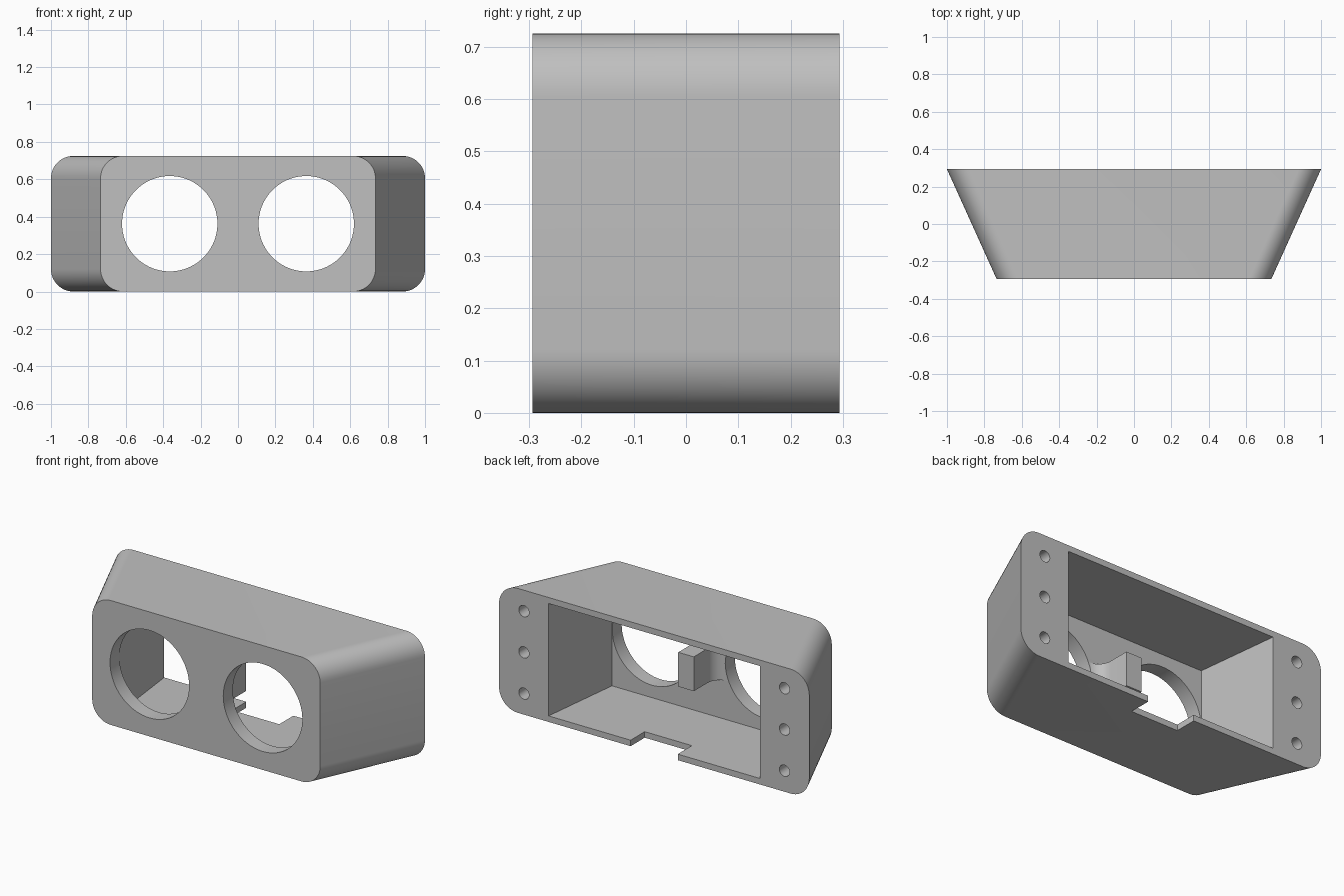
import bpy
import bmesh
from math import sin, cos, pi

cube = bpy.data.objects.get("Cube")
if cube:
    bpy.data.objects.remove(cube, do_unlink=True)

HEIGHT = 0.725
MID = HEIGHT / 2
FRONT, BACK = -0.293, 0.293
WALL = 0.035

grey = bpy.data.materials.new("light_grey")
grey.use_nodes = True
colour = (0.53, 0.53, 0.53, 1)
grey.diffuse_color = colour
grey.node_tree.nodes["Principled BSDF"].inputs["Base Color"].default_value = colour


def loft(name, start, end):
    """Closed solid between two matching rings of points."""
    bm = bmesh.new()
    a = [bm.verts.new(p) for p in start]
    b = [bm.verts.new(p) for p in end]
    bm.faces.new(a)
    bm.faces.new(b)
    for i in range(len(a)):
        j = (i + 1) % len(a)
        bm.faces.new((a[i], a[j], b[j], b[i]))
    bmesh.ops.recalc_face_normals(bm, faces=bm.faces)
    mesh = bpy.data.meshes.new(name)
    bm.to_mesh(mesh)
    bm.free()
    mesh.materials.append(grey)
    obj = bpy.data.objects.new(name, mesh)
    bpy.context.collection.objects.link(obj)
    return obj


def rounded_ring(half, y, radius, steps=12):
    """Rounded rectangle of full height, facing along y."""
    pts = []
    for k, (sx, sz) in enumerate([(1, 1), (-1, 1), (-1, -1), (1, -1)]):
        for i in range(steps + 1):
            t = (k + i / steps) * pi / 2
            pts.append((sx * (half - radius) + radius * cos(t), y,
                        MID + sz * (MID - radius) + radius * sin(t)))
    return pts


def rect_ring(half, y, z0, z1):
    return [(half, y, z0), (half, y, z1), (-half, y, z1), (-half, y, z0)]


def circle_ring(x, y, z, radius, sides):
    return [(x + radius * cos(2 * pi * i / sides), y,
             z + radius * sin(2 * pi * i / sides)) for i in range(sides)]


def combine(target, tool, operation):
    """Apply a boolean and discard the tool."""
    mod = target.modifiers.new("boolean", "BOOLEAN")
    mod.object = tool
    mod.operation = operation
    mod.solver = "EXACT"
    bpy.ops.object.select_all(action="DESELECT")
    bpy.context.view_layer.objects.active = target
    target.select_set(True)
    bpy.ops.object.modifier_apply(modifier=mod.name)
    bpy.data.objects.remove(tool, do_unlink=True)


# Outer body, flaring towards the back
housing = loft("housing", rounded_ring(0.735, FRONT, 0.12),
               rounded_ring(1.0, BACK, 0.12))

# Open cavity behind the front plate
INNER = -0.207
cavity = loft("cavity_cutter", rect_ring(0.622, INNER, WALL, HEIGHT - WALL),
              rect_ring(0.688, BACK + 0.06, WALL, HEIGHT - WALL))
combine(housing, cavity, "DIFFERENCE")

# Central post with concave fillets at its root
FILLET = 0.08
side = [(0.05, 0.0)]
for i in range(9):
    t = i / 8 * pi / 2
    side.append((0.05 + FILLET * (1 - cos(t)), INNER + FILLET * (1 - sin(t))))
side.append((0.05 + FILLET, INNER - 0.04))
outline = side + [(-x, y) for x, y in reversed(side)]
post = loft("post", [(x, y, MID - 0.1) for x, y in outline],
            [(x, y, MID + 0.1) for x, y in outline])
combine(housing, post, "UNION")

# Two large round openings and three screw holes on each side
for s in (-1, 1):
    bore = loft("bore_cutter", circle_ring(s * 0.365, FRONT - 0.1, MID, 0.255, 72),
                circle_ring(s * 0.365, 0.1, MID, 0.255, 72))
    combine(housing, bore, "DIFFERENCE")
    for k in (-1, 0, 1):
        z = MID + k * 0.24
        hole = loft("screw_cutter", circle_ring(s * 0.84, BACK - 0.17, z, 0.033, 24),
                    circle_ring(s * 0.84, BACK + 0.1, z, 0.033, 24))
        combine(housing, hole, "DIFFERENCE")

# Cable notch in the floor at the back edge
notch = loft("notch_cutter", rect_ring(0.152, BACK - 0.13, -0.1, WALL + 0.05),
             rect_ring(0.152, BACK + 0.1, -0.1, WALL + 0.05))
combine(housing, notch, "DIFFERENCE")

bpy.ops.object.select_all(action="DESELECT")
housing.select_set(True)
bpy.context.view_layer.objects.active = housing
bpy.ops.object.shade_smooth_by_angle(angle=pi / 6)
